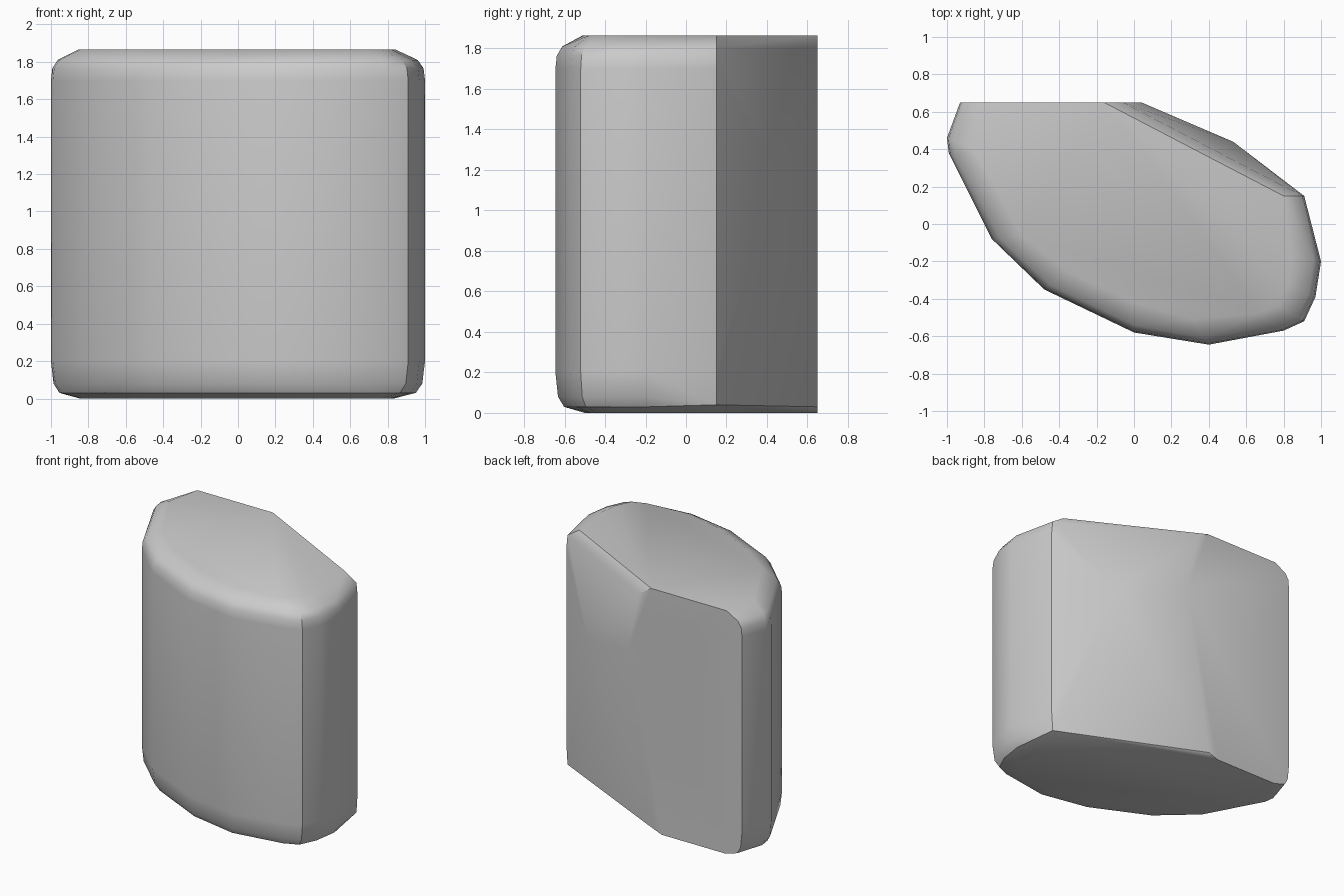
import bpy, bmesh
from mathutils import Vector

cube = bpy.data.objects.get("Cube")
if cube:
    bpy.data.objects.remove(cube, do_unlink=True)

BACK = 0.65
TOP = 1.865

# Plain grey stone
stone = bpy.data.materials.new("stone_grey")
stone.use_nodes = True
grey = (0.6, 0.6, 0.6, 1)
stone.diffuse_color = grey
stone.node_tree.nodes["Principled BSDF"].inputs["Base Color"].default_value = grey

# Plan outline, from the back corner round the front to the rear edge
outline = [(-0.93, BACK), (-1, 0.46), (-0.99, 0.38), (-0.76, -0.08),
           (-0.48, -0.35), (0, -0.58), (0.4, -0.645), (0.8, -0.57),
           (0.91, -0.52), (0.97, -0.39), (1, -0.2), (0.91, 0.15)]


def ring(bm, z, inset):
    """One level of the block, pulled in all round except at the flat back."""
    for x, y in outline:
        p = Vector((x, y))
        p -= p.normalized() * inset
        bm.verts.new((p.x, BACK if y == BACK else p.y, z))


bm = bmesh.new()
for z, inset in [(0, 0.17), (0.03, 0.05), (0.08, 0.015), (0.2, 0),
                 (1.7, 0), (1.765, 0.008), (1.81, 0.04), (TOP, 0.16)]:
    ring(bm, z, inset)

# Rear faces: flat back corners and the bulge on the sloping side
for p in [(-0.16, BACK, TOP), (-0.06, BACK, 1.8), (0.04, BACK, 1.34),
          (0.53, 0.44, 1.22), (-0.17, BACK, 0.03), (-0.25, BACK, 0),
          (0.8, 0.15, TOP), (0.9, 0.15, 1.8), (0.9, 0.15, 0.04)]:
    bm.verts.new(p)

hull = bmesh.ops.convex_hull(bm, input=bm.verts[:])
loose = {v for v in hull["geom_interior"] + hull["geom_unused"]
         if isinstance(v, bmesh.types.BMVert)}
bmesh.ops.delete(bm, geom=list(loose), context='VERTS')
bmesh.ops.dissolve_limit(bm, angle_limit=0.02, verts=bm.verts[:], edges=bm.edges[:])
bmesh.ops.recalc_face_normals(bm, faces=bm.faces[:])

mesh = bpy.data.meshes.new("stone_block")
bm.to_mesh(mesh)
bm.free()
mesh.materials.append(stone)
block = bpy.data.objects.new("stone_block", mesh)
bpy.context.collection.objects.link(block)

# Soft shading with crisp main edges
bpy.ops.object.select_all(action='DESELECT')
block.select_set(True)
bpy.context.view_layer.objects.active = block
bpy.ops.object.shade_smooth_by_angle(angle=0.6)
